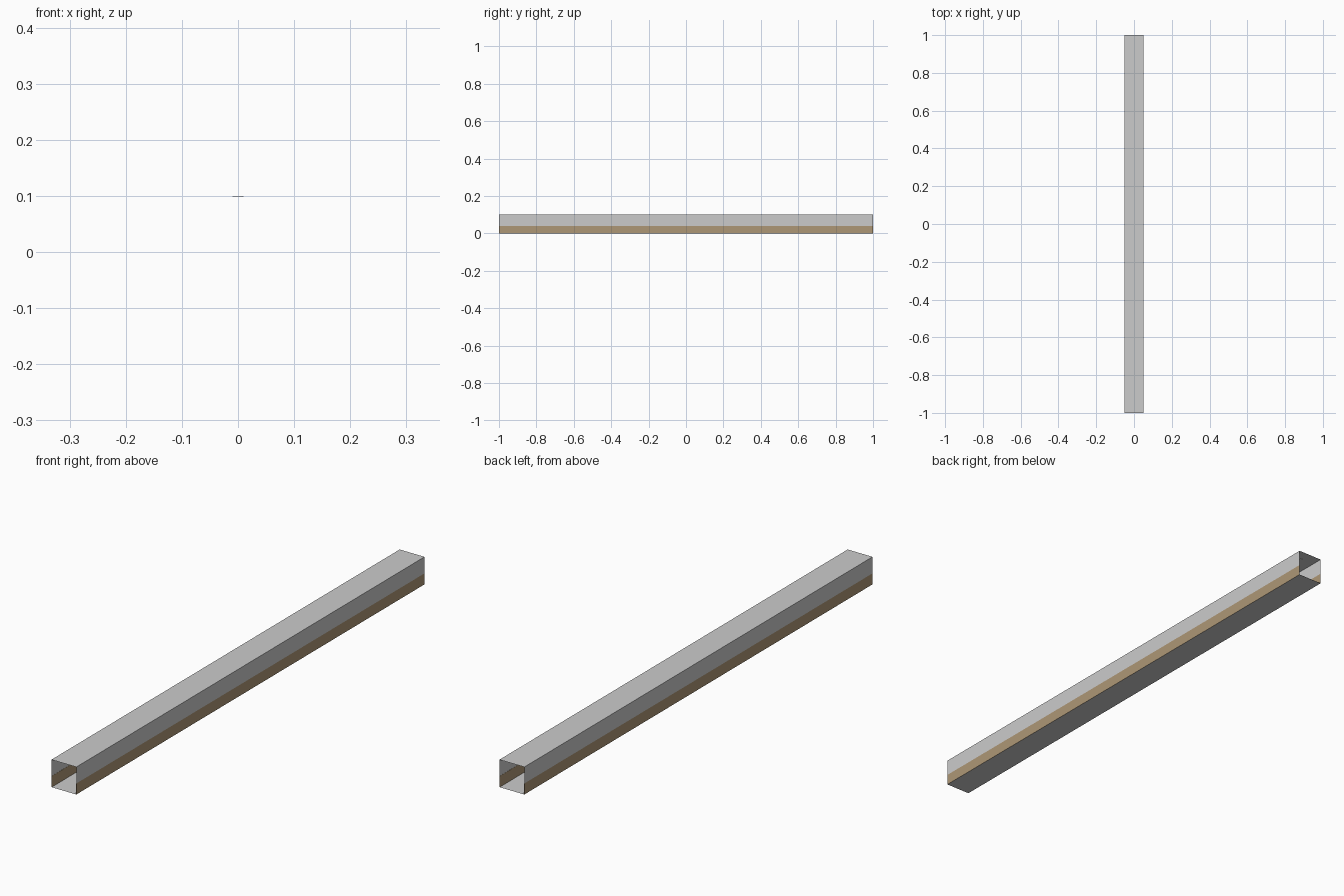
import bpy, bmesh

if "Cube" in bpy.data.objects:
    bpy.data.objects.remove(bpy.data.objects["Cube"])

L, W, H, RAIL = 2.0, 0.1, 0.1, 0.04   # corridor length, width, height, panel height

wood = bpy.data.materials.new("wood_brown")
wood.diffuse_color = (0.42, 0.31, 0.18, 1)
wood.use_nodes = True
wood.node_tree.nodes["Principled BSDF"].inputs["Base Color"].default_value = wood.diffuse_color


def finish(name, bm, mat=None):
    me = bpy.data.meshes.new(name)
    bm.to_mesh(me)
    bm.free()
    ob = bpy.data.objects.new(name, me)
    bpy.context.collection.objects.link(ob)
    if mat:
        me.materials.append(mat)
    return ob


def sheet(name, a, b, flip=False):
    """Flat sheet running the full length between two (x, z) section points."""
    bm = bmesh.new()
    pts = [(a[0], -L / 2, a[1]), (b[0], -L / 2, b[1]),
           (b[0], L / 2, b[1]), (a[0], L / 2, a[1])]
    f = bm.faces.new([bm.verts.new(p) for p in pts])
    if flip:
        f.normal_flip()
    return finish(name, bm)


# Floor and ceiling, facing the inside of the corridor
sheet("floor", (-W / 2, 0), (W / 2, 0))
sheet("ceiling", (-W / 2, H), (W / 2, H), flip=True)

# Upper walls and thin wooden panels below them
for side, s in (("left", -1), ("right", 1)):
    sheet(side + "_wall", (s * W / 2, RAIL), (s * W / 2, H), flip=s < 0)
    bm = bmesh.new()
    bmesh.ops.create_cube(bm, size=1)
    bmesh.ops.scale(bm, vec=(0.0005, L, RAIL), verts=bm.verts)
    bmesh.ops.translate(bm, vec=(s * (W / 2 - 0.00025), 0, RAIL / 2), verts=bm.verts)
    finish(side + "_wood_panel", bm, wood)

# Row of round ceiling lights
bm = bmesh.new()
bmesh.ops.create_cone(bm, cap_ends=True, segments=24, radius1=0.01, radius2=0.01, depth=0.0006)
lights = finish("ceiling_lights", bm)
lights.location = (0, -0.95, H - 0.0004)
row = lights.modifiers.new("row", "ARRAY")
row.count = 20
row.use_relative_offset = False
row.use_constant_offset = True
row.constant_offset_displace = (0, 0.1, 0)
